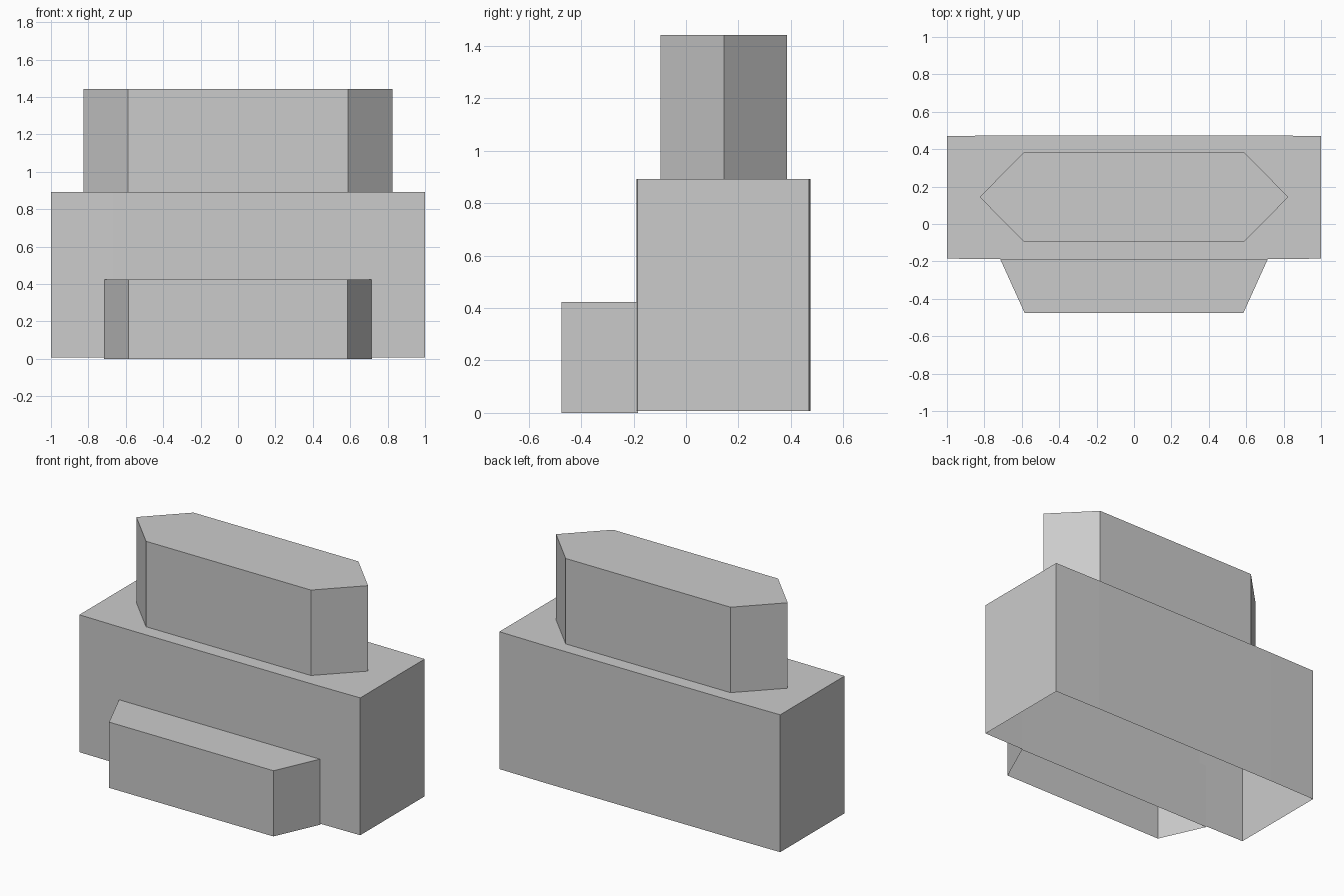
import bpy
import bmesh

cube = bpy.data.objects.get("Cube")
if cube:
    bpy.data.objects.remove(cube, do_unlink=True)

GREY = (0.6, 0.6, 0.6, 1.0)
grey = bpy.data.materials.new("plain grey")
grey.use_nodes = True
grey.diffuse_color = GREY
grey.node_tree.nodes["Principled BSDF"].inputs["Base Color"].default_value = GREY


def shell(name, outline, bottom, top):
    """Extrude a counter-clockwise outline into a shell with a roof and an open base."""
    bm = bmesh.new()
    low = [bm.verts.new((x, y, bottom)) for x, y in outline]
    high = [bm.verts.new((x, y, top)) for x, y in outline]
    bm.faces.new(high)
    for i in range(len(outline)):
        j = (i + 1) % len(outline)
        bm.faces.new((low[i], low[j], high[j], high[i]))
    mesh = bpy.data.meshes.new(name)
    bm.to_mesh(mesh)
    bm.free()
    mesh.materials.append(grey)
    obj = bpy.data.objects.new(name, mesh)
    bpy.context.collection.objects.link(obj)
    return obj


def mirrored(right_half):
    """Complete an outline listed front to back on the +x side."""
    return right_half + [(-x, y) for x, y in reversed(right_half) if x > 0]


# Main block, its long walls very slightly bowed outward
shell("main_block",
      mirrored([(0.67, -0.189), (1, -0.185), (1, 0.47), (0.67, 0.474)]),
      0.008, 0.892)

# Upper block with pointed ends
shell("upper_block",
      mirrored([(0.587, -0.097), (0.825, 0.144), (0.587, 0.386)]),
      0.892, 1.442)

# Front step, tapering forward and just entering the main block
shell("front_step",
      mirrored([(0.585, -0.475), (0.717, -0.184)]),
      0.0, 0.423)
